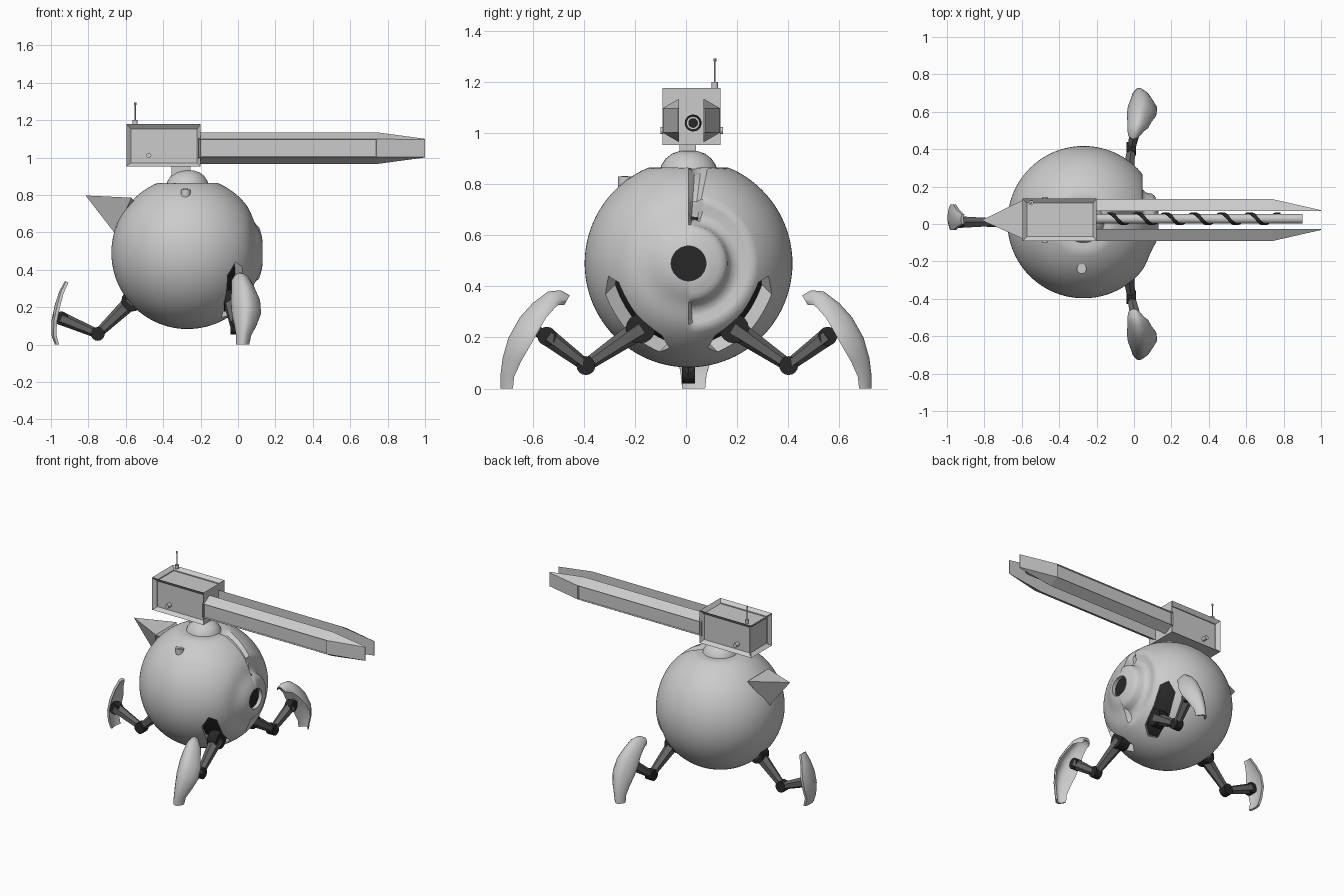
import bpy, bmesh, math
from mathutils import Vector, Matrix

if "Cube" in bpy.data.objects:
    bpy.data.objects.remove(bpy.data.objects["Cube"])

YC = 0.01
BODY = Vector((-0.27, YC, 0.49))
R = 0.407


def mat(name, v):
    m = bpy.data.materials.new(name)
    m.diffuse_color = (v, v, v, 1)
    m.use_nodes = True
    m.node_tree.nodes["Principled BSDF"].inputs["Base Color"].default_value = m.diffuse_color
    return m


BLACK, DARK = mat("black", 0.02), mat("dark_grey", 0.13)


def add(name, bm, material=None, angle=35):
    bmesh.ops.recalc_face_normals(bm, faces=bm.faces)
    me = bpy.data.meshes.new(name)
    bm.to_mesh(me)
    bm.free()
    ob = bpy.data.objects.new(name, me)
    bpy.context.collection.objects.link(ob)
    if material:
        me.materials.append(material)
    if angle:
        bpy.ops.object.select_all(action='DESELECT')
        ob.select_set(True)
        bpy.context.view_layer.objects.active = ob
        bpy.ops.object.shade_smooth_by_angle(angle=math.radians(angle))
    return ob


def rod(name, p, q, r1, r2=None, n=20, material=None):
    p, q = Vector(p), Vector(q)
    bm = bmesh.new()
    rot = (q - p).to_track_quat('Z', 'Y').to_matrix().to_4x4()
    bmesh.ops.create_cone(bm, cap_ends=True, segments=n, radius1=r1, radius2=r1 if r2 is None else r2,
                          depth=(q - p).length, matrix=Matrix.Translation((p + q) / 2) @ rot)
    return add(name, bm, material)


def box(name, lo, hi, inset=0, depth=0):
    lo, hi = Vector(lo), Vector(hi)
    bm = bmesh.new()
    bmesh.ops.create_cube(bm, size=1, matrix=Matrix.Translation((lo + hi) / 2) @ Matrix.Diagonal((*(hi - lo), 1)))
    if inset:
        bm.normal_update()
        fs = [f for f in bm.faces if f.normal.z > -0.5 and f.normal.x < 0.5]
        bmesh.ops.inset_individual(bm, faces=fs, thickness=inset, depth=-depth)
    return add(name, bm, angle=0)


def loft(bm, rings, closed=True):
    n = len(rings[0])
    vs = [[bm.verts.new(p) for p in r] for r in rings]
    for a, b in zip(vs, vs[1:]):
        for i in range(n if closed else n - 1):
            j = (i + 1) % n
            bm.faces.new((a[i], a[j], b[j], b[i]))
    return vs


# Round body, turned about x, dished on one half of the front and grooved on the other
def body_point(theta, phi):
    rho = R * math.sin(theta)
    y, z = rho * math.cos(phi), rho * math.sin(phi)
    r = R
    if theta < math.pi / 2:
        if y > 0.003:
            r -= 0.045 * math.exp(-((rho - 0.2) / 0.04) ** 4)
            if y < 0.05 and z > 0.2:
                r -= 0.022
        else:
            r -= 0.013 * math.exp(-((rho - 0.17) / 0.06) ** 2)
    p = BODY + Vector((math.cos(theta), math.sin(theta) * math.cos(phi), math.sin(theta) * math.sin(phi))) * r
    p.z = min(p.z, 0.865)
    return p


N = 96
phis = [2 * math.pi * i / N for i in range(N)]
t0 = math.asin(0.08 / R)
rings = [[(x, YC + r * math.cos(a), 0.49 + r * math.sin(a)) for a in phis] for x, r in ((0.06, 0.068), (0.13, 0.068))]
rings += [[body_point(t0 + (math.pi - 0.02 - t0) * k / 60, a) for a in phis] for k in range(61)]
bm = bmesh.new()
vs = loft(bm, rings)
bm.faces.new(vs[0])
bm.faces.new(vs[-1])
body = add("body", bm)
rod("eye_lens", (0.05, YC, 0.49), (0.105, YC, 0.49), 0.069, n=40, material=BLACK)

# Dark core seen through the leg openings
bm = bmesh.new()
bmesh.ops.create_uvsphere(bm, u_segments=40, v_segments=24, radius=0.345, matrix=Matrix.Translation(BODY))
add("inner_core", bm, BLACK)
for s in (-1, 1):
    c = Vector((-0.03, YC + s * 0.215, 0.275))
    nrm = (c - BODY).normalized()
    u = Vector((0.025, s * 0.23, 0.28))
    u = (u - nrm * u.dot(nrm)).normalized()
    w = nrm.cross(u)
    bm = bmesh.new()
    outline = [(0.19, 0.02), (0.15, 0.06), (0.02, 0.05), (-0.12, 0.06), (-0.18, 0.02),
               (-0.17, -0.04), (-0.03, -0.065), (0.14, -0.045)]
    vs = loft(bm, [[c + nrm * d + u * a + w * b * s for a, b in outline] for d in (-0.13, 0.2)])
    bm.faces.new(vs[0])
    bm.faces.new(vs[1])
    cut = add("leg_opening_cutter", bm, angle=0)
    cut.hide_render = True
    cut.hide_viewport = True
    m = body.modifiers.new("opening", 'BOOLEAN')
    m.operation, m.object, m.solver = 'DIFFERENCE', cut, 'EXACT'


# Legs: disc joints, tapered links and a curved shell foot
def leg(tag, hip, knee, ankle, out, side, foot, bulge):
    hip, knee, ankle, out, side = map(Vector, (hip, knee, ankle, out, side))
    for nm, p, r, h in (("hip", hip, 0.058, 0.035), ("knee", knee, 0.037, 0.025), ("ankle", ankle, 0.037, 0.025)):
        rod(tag + "_" + nm, p - side * h, p + side * h, r, n=16, material=BLACK)
    rod(tag + "_upper_link", hip, knee, 0.042, 0.024, 6, DARK)
    rod(tag + "_lower_link", knee, ankle, 0.024, 0.036, 6, DARK)
    rings = []
    for i, (s, z, c, h) in enumerate(foot):
        a, b = foot[max(i - 1, 0)], foot[min(i + 1, len(foot) - 1)]
        ds, dz = b[0] - a[0], b[1] - a[1]
        nrm = (out * -dz + Vector((0, 0, ds))).normalized()
        mid = out * s + Vector((0, 0, z))
        front, back = [], []
        for k in range(9):
            t = k / 4 - 1
            p = mid + side * (c + h * t) - nrm * bulge * h * t * t
            front.append(p)
            back.append(p - nrm * 0.016)
        rings.append(front + back[::-1])
    for p in rings[-1]:
        p.z = 0
    bm = bmesh.new()
    vs = loft(bm, rings)
    bm.faces.new(vs[0])
    bm.faces.new(vs[-1])
    add(tag + "_foot", bm, angle=50)
    rod(tag + "_foot_mount", ankle, ankle + out * 0.04 + Vector((0, 0, 0.02)), 0.025, 0.02, 8, DARK)


front_foot = [(0.455, 0.365, 0, 0.03), (0.49, 0.385, 0.01, 0.045), (0.54, 0.38, 0.02, 0.055), (0.60, 0.335, 0.03, 0.065),
              (0.65, 0.28, 0.04, 0.078), (0.695, 0.2, 0.045, 0.078), (0.718, 0.12, 0.04, 0.06),
              (0.727, 0.05, 0.03, 0.04), (0.727, 0, 0.025, 0.035)]
rear_foot = [(0.925, 0.34, 0.025, 0.025), (0.955, 0.285, 0.03, 0.045), (0.98, 0.21, 0.035, 0.068),
             (0.997, 0.13, 0.035, 0.068), (0.997, 0.05, 0.03, 0.05), (0.98, 0, 0.03, 0.045)]
for s, tag in ((1, "left_leg"), (-1, "right_leg")):
    leg(tag, (-0.04, 0.005 + s * 0.183, 0.235), (-0.015, 0.005 + s * 0.397, 0.09), (0.02, 0.005 + s * 0.55, 0.205),
        (0, s, 0), (1, 0, 0), front_foot, 0.95)
leg("rear_leg", (-0.565, YC, 0.235), (-0.75, YC, 0.057), (-0.945, YC, 0.14), (-1, 0, 0), (0, 1, 0), rear_foot, 0.2)

# Rear fin
bm = bmesh.new()
for p in ((-0.815, 0.02, 0.797), (-0.57, 0.14, 0.785), (-0.57, -0.09, 0.785), (-0.655, 0.025, 0.59), (-0.5, 0.02, 0.7)):
    bm.verts.new(p)
bmesh.ops.convex_hull(bm, input=bm.verts)
add("rear_fin", bm, angle=0)

# Side sensor
rod("side_sensor", (-0.28, -0.24, 0.76), (-0.28, -0.24, 0.83), 0.026, n=16)
rod("side_sensor_lens", (-0.28, -0.24, 0.82), (-0.28, -0.24, 0.833), 0.013, n=12)

# Turret dome, neck and housing
bm = bmesh.new()
dome = [(0.112, 0.86), (0.105, 0.878), (0.09, 0.9), (0.065, 0.92), (0.035, 0.93), (0.001, 0.932)]
vs = loft(bm, [[(-0.27 + r * math.cos(a), YC + r * math.sin(a), z) for a in phis[::3]] for r, z in dome])
bm.faces.new(vs[0])
add("turret_dome", bm)
box("neck", (-0.355, -0.025, 0.9), (-0.255, 0.04, 0.96))
box("turret_housing", (-0.597, -0.092, 0.953), (-0.2, 0.136, 1.178), 0.026, 0.025)
for y in (-0.1, 0.11):
    rod("housing_knob", (-0.477, y, 1.01), (-0.477, y + 0.035, 1.01), 0.014, n=12)
rod("antenna_base", (-0.55, 0.113, 1.175), (-0.55, 0.113, 1.2), 0.013, n=12)
rod("antenna", (-0.55, 0.113, 1.2), (-0.55, 0.113, 1.285), 0.0035, n=8)
rod("antenna_tip", (-0.55, 0.113, 1.28), (-0.55, 0.113, 1.293), 0.006, n=8)

# Gun rails: chamfered channels tapering to a thin muzzle
for s, tag in ((1, "left"), (-1, "right")):
    yi = 0.021 + s * 0.048
    rings = []
    for x, t, z0, z1, z2, z3 in ((-0.21, 0.064, 0.965, 1.002, 1.098, 1.135), (0.74, 0.064, 0.965, 1.002, 1.098, 1.135),
                                 (1.0, 0.005, 1.0, 1.003, 1.097, 1.1)):
        rings.append([(x, yi, z0), (x, yi + s * t, z1), (x, yi + s * t, z2), (x, yi, z3)])
    bm = bmesh.new()
    vs = loft(bm, rings)
    bm.faces.new(vs[0])
    bm.faces.new(vs[-1])
    bmesh.ops.recalc_face_normals(bm, faces=bm.faces)
    side = [f for f in bm.faces if f.normal.y * s > 0.99]
    bmesh.ops.inset_individual(bm, faces=side, thickness=0.004, depth=-0.01)
    add(tag + "_gun_rail", bm, angle=0)

# Central barrel with a spiral coil
rod("gun_barrel", (-0.25, 0.028, 1.04), (0.9, 0.028, 1.04), 0.026, n=24)
rod("barrel_bore", (0.89, 0.028, 1.04), (0.902, 0.028, 1.04), 0.019, n=20, material=BLACK)
bm = bmesh.new()
coil = []
for i in range(181):
    a = 2 * math.pi * i / 30
    x = -0.13 + 0.15 * i / 30
    coil.append([(x + dx, 0.028 + r * math.cos(a), 1.04 + r * math.sin(a))
                 for dx, r in ((-0.012, 0.022), (-0.012, 0.033), (0.012, 0.033), (0.012, 0.022))])
vs = loft(bm, coil)
bm.faces.new(vs[0])
bm.faces.new(vs[-1])
add("barrel_coil", bm, BLACK)
